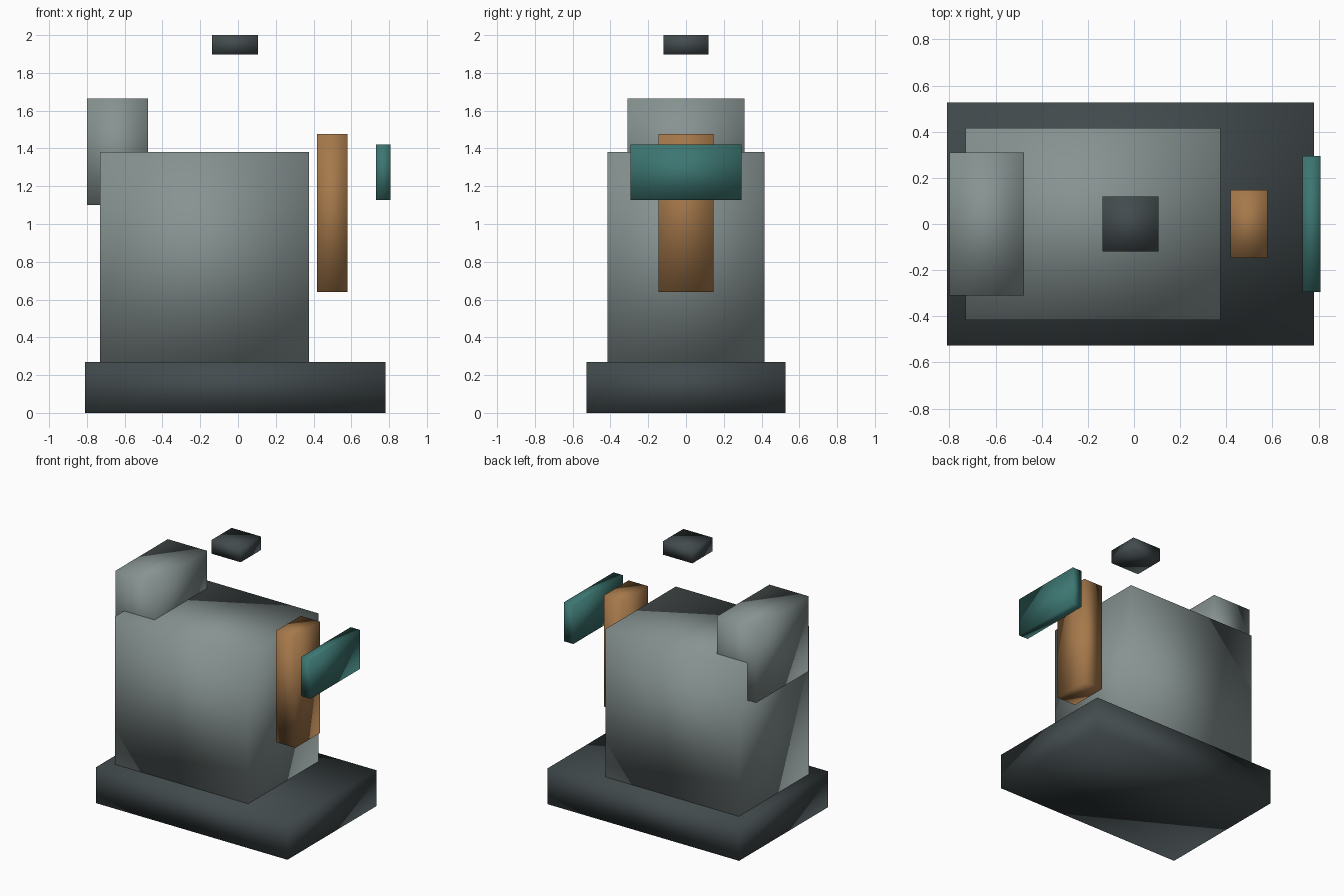
import bpy
import bmesh
from mathutils import Vector

if "Cube" in bpy.data.objects:
    bpy.data.objects.remove(bpy.data.objects["Cube"])


def material(name, rgb):
    m = bpy.data.materials.new(name)
    m.diffuse_color = (*rgb, 1.0)
    m.use_nodes = True
    m.node_tree.nodes["Principled BSDF"].inputs["Base Color"].default_value = m.diffuse_color
    return m


dark = material("dark_slate", (0.055, 0.07, 0.075))
grey = material("housing_grey", (0.24, 0.29, 0.285))
bronze = material("bronze", (0.38, 0.19, 0.07))
teal = material("teal", (0.045, 0.18, 0.165))


def block(name, x, depth, z, mat):
    """Smooth-shaded box spanning x and z ranges, symmetric about y = 0."""
    lo = Vector((x[0], -depth / 2, z[0]))
    hi = Vector((x[1], depth / 2, z[1]))
    centre = (lo + hi) / 2
    bm = bmesh.new()
    bmesh.ops.create_cube(bm, size=1.0)
    bmesh.ops.scale(bm, vec=hi - lo, verts=bm.verts)
    for f in bm.faces:
        f.smooth = True
    mesh = bpy.data.meshes.new(name)
    bm.to_mesh(mesh)
    bm.free()
    mesh.materials.append(mat)
    obj = bpy.data.objects.new(name, mesh)
    obj.location = centre
    bpy.context.collection.objects.link(obj)
    return obj


# Plinth and main housing
block("base_plinth", (-0.81, 0.78), 1.054, (0.0, 0.27), dark)
block("main_housing", (-0.73, 0.376), 0.832, (0.27, 1.382), grey)

# Rear upper housing overlapping the left top edge
block("rear_housing", (-0.80, -0.476), 0.62, (1.10, 1.665), grey)

# Floating column and panel on the right
block("side_column", (0.418, 0.579), 0.293, (0.641, 1.477), bronze)
block("side_panel", (0.73, 0.808), 0.588, (1.127, 1.42), teal)

# Floating cap above
block("top_cap", (-0.137, 0.106), 0.24, (1.898, 2.0), dark)
